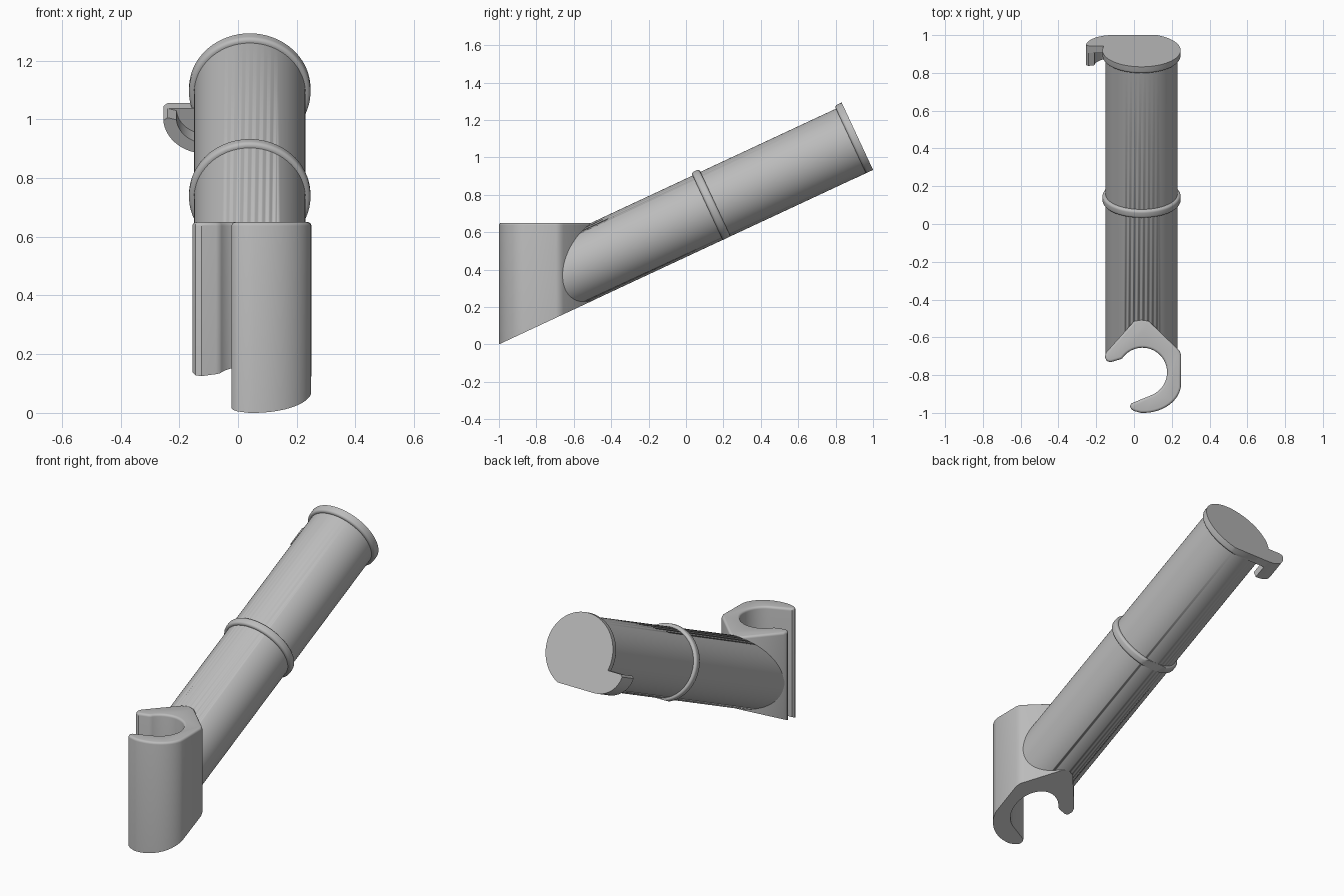
import bpy, bmesh
from math import sin, cos, radians, pi
from mathutils import Matrix, Vector

cube = bpy.data.objects.get("Cube")
if cube:
    bpy.data.objects.remove(cube, do_unlink=True)

grey = bpy.data.materials.new("plain grey")
grey.use_nodes = True
COLOUR = (0.5, 0.5, 0.5, 1)
grey.diffuse_color = COLOUR
grey.node_tree.nodes["Principled BSDF"].inputs["Base Color"].default_value = COLOUR

# Sloped frame: local x, height above the sloping underside, distance along the tube
TILT = radians(25)
ALONG = Vector((0, cos(TILT), sin(TILT)))
RISE = Vector((0, -sin(TILT), cos(TILT)))
SLOPE = Matrix((Vector((1, 0, 0)), RISE, ALONG)).transposed().to_4x4()
SLOPE.translation = (0, -1, 0)
CENTRE_X, CENTRE_H, TUBE_R, RIM_R = 0.04, 0.1905, 0.19, 0.207
LENGTH = 2.207
BORE = Vector((0.045, -0.785, 0))
BORE_R = 0.13


def finish(name, bm):
    bmesh.ops.recalc_face_normals(bm, faces=bm.faces)
    mesh = bpy.data.meshes.new(name)
    bm.to_mesh(mesh)
    bm.free()
    mesh.materials.append(grey)
    ob = bpy.data.objects.new(name, mesh)
    bpy.context.collection.objects.link(ob)
    bpy.ops.object.select_all(action='DESELECT')
    ob.select_set(True)
    bpy.context.view_layer.objects.active = ob
    bpy.ops.object.shade_smooth_by_angle(angle=radians(35))
    return ob


def slice_off(bm, point, normal):
    """Cut away everything behind the plane and close the cut."""
    bmesh.ops.bisect_plane(bm, geom=bm.verts[:] + bm.edges[:] + bm.faces[:], dist=1e-6,
                           plane_co=point, plane_no=normal, clear_inner=True)
    bmesh.ops.holes_fill(bm, edges=[e for e in bm.edges if e.is_boundary], sides=0)


def lathe(profile, segments=96):
    """Revolve (radius, distance) pairs around the tube axis."""
    bm = bmesh.new()
    rings = [[bm.verts.new((CENTRE_X + r * cos(2 * pi * i / segments),
                            CENTRE_H + r * sin(2 * pi * i / segments), s))
              for i in range(segments)] for r, s in profile]
    for a, b in zip(rings, rings[1:]):
        for i in range(segments):
            j = (i + 1) % segments
            bm.faces.new((a[i], a[j], b[j], b[i]))
    bm.faces.new(rings[0])
    bm.faces.new(rings[-1])
    bm.transform(SLOPE)
    bmesh.ops.recalc_face_normals(bm, faces=bm.faces)
    return bm


def prism(outline, low, high):
    """Extrude a 2D outline; returns the mesh and its top face."""
    bm = bmesh.new()
    base = bm.faces.new([bm.verts.new((x, y, low)) for x, y in outline])
    out = bmesh.ops.extrude_face_region(bm, geom=[base])["geom"]
    bmesh.ops.translate(bm, vec=(0, 0, high - low),
                        verts=[g for g in out if isinstance(g, bmesh.types.BMVert)])
    bmesh.ops.recalc_face_normals(bm, faces=bm.faces)
    return bm, next(g for g in out if isinstance(g, bmesh.types.BMFace))


def round_band(start, end, soft=0.014, steps=5):
    """Profile of a raised band with rounded shoulders."""
    turn = [i * pi / 2 / steps for i in range(steps + 1)]
    front = [(RIM_R - soft + soft * sin(t), start + soft - soft * cos(t)) for t in turn]
    back = [(RIM_R - soft + soft * cos(t), end - soft + soft * sin(t)) for t in turn]
    return front, back


# Tube, opened at the low end by the clamp bore
bm = lathe([(TUBE_R, 0.1), (TUBE_R, LENGTH - 0.02)])
slice_off(bm, (0, -0.69, 0), (0, 1, 0))
tube = finish("tube", bm)
bm = bmesh.new()
bmesh.ops.create_cone(bm, cap_ends=True, segments=64, radius1=BORE_R + 0.002,
                      radius2=BORE_R + 0.002, depth=3, matrix=Matrix.Translation(BORE))
cutter = finish("bore_cutter", bm)
cutter.hide_render = True
bpy.context.view_layer.objects.active = tube
cut = tube.modifiers.new("bore", 'BOOLEAN')
cut.operation, cut.solver, cut.object = 'DIFFERENCE', 'EXACT', cutter
bpy.ops.object.modifier_apply(modifier=cut.name)
bpy.data.objects.remove(cutter, do_unlink=True)

# Middle band and end cap, both flattened underneath
front, back = round_band(1.32, 1.366)
bm = lathe([(0.17, 1.32)] + front + back + [(0.17, 1.366)])
slice_off(bm, (0, -1, 0), RISE)
finish("middle_band", bm)
front, _ = round_band(LENGTH - 0.042, LENGTH)
bm = lathe([(0.17, LENGTH - 0.042)] + front + [(RIM_R, LENGTH)])
slice_off(bm, (0, -1, 0), RISE)
finish("end_cap", bm)

# Open clamp: outer wall, rounded tips and bore, cut along the slope below
arc = [radians(-68 + 214 * i / 40) for i in range(41)]
bore = [(BORE.x + BORE_R * cos(a), BORE.y + BORE_R * sin(a)) for a in arc]
shell = [radians(-8 - 86 * i / 16) for i in range(17)]
outer = [(0.05 + 0.2 * cos(a), -0.842 + 0.158 * sin(a)) for a in shell]
outline = ([(0.0, -0.515), (0.04, -0.5), (0.08, -0.515), (0.225, -0.655), (0.242, -0.672),
            (0.25, -0.695)] + outer
           + [(0.0, -0.99), (-0.015, -0.98), (-0.022, -0.965), (-0.015, -0.95)] + bore
           + [(-0.075, -0.717), (-0.125, -0.732), (-0.145, -0.725), (-0.155, -0.705),
              (-0.148, -0.68)])
bm, top = prism(outline, -0.1, 0.65)
bmesh.ops.bevel(bm, geom=top.edges[:], offset=0.013, segments=4, profile=0.5,
                affect='EDGES', clamp_overlap=True)
slice_off(bm, (0, -1, 0), RISE)
finish("clamp", bm)

# Side hook: flat arm level with the end cap, and a curved lip turned back along the tube
bend = [radians(270 - 85 * i / 16) for i in range(17)]
curve = [(-0.11 + 0.145 * cos(a), 0.135 + 0.135 * sin(a)) for a in bend]
inner = [(-0.11 + 0.1 * cos(a), 0.135 + 0.095 * sin(a)) for a in bend]
tip = [(-0.25, 0.128), (-0.24, 0.135)]
for name, shape, low, high in (
        ("hook_arm", [(0.0, 0.0)] + curve + tip + [(0.0, 0.135)], LENGTH - 0.042, LENGTH),
        ("hook_lip", curve + tip + inner[::-1], 2.09, LENGTH - 0.03)):
    bm, _ = prism(shape, low, high)
    bm.transform(SLOPE)
    finish(name, bm)
